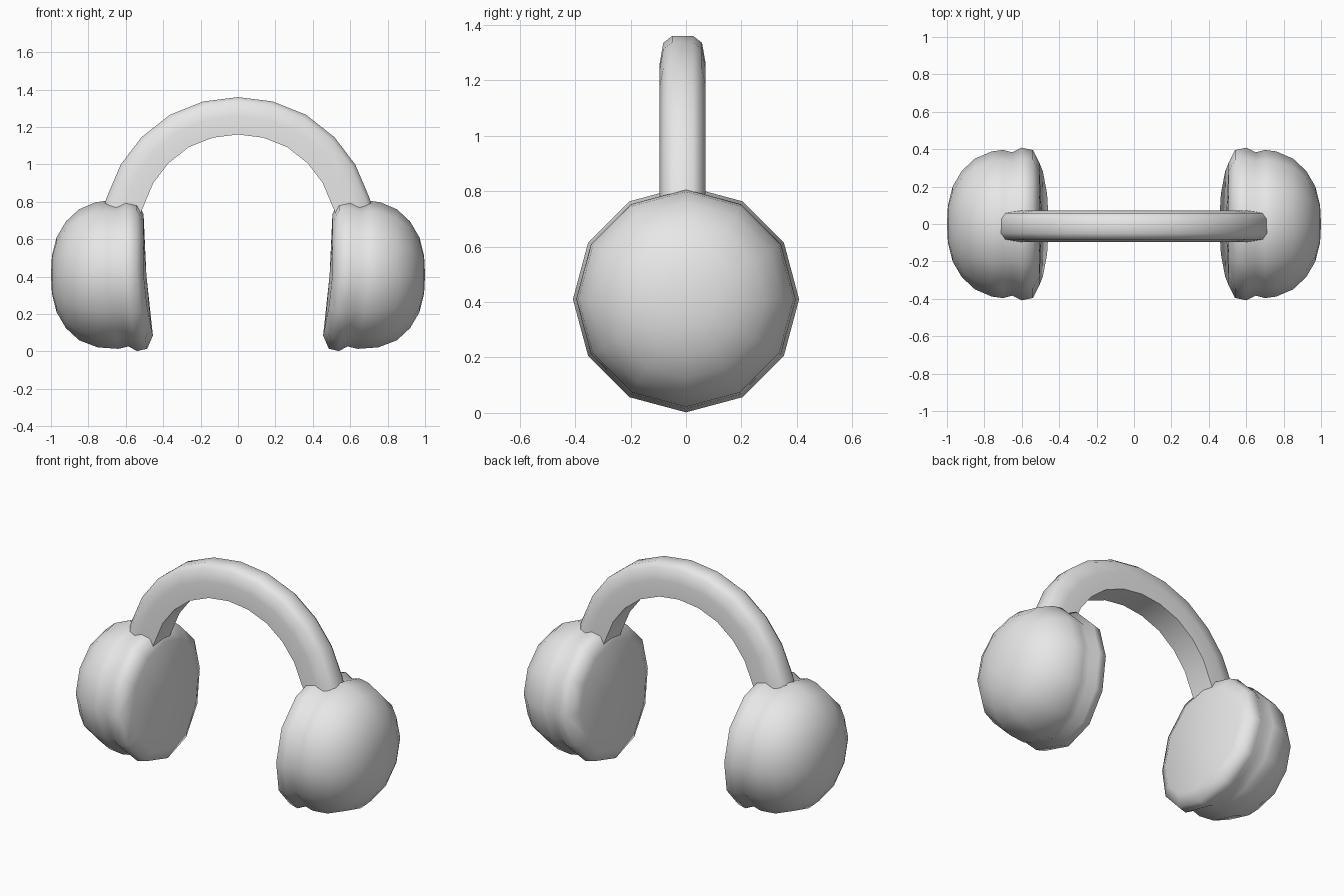
import bpy
import bmesh
import math

cube = bpy.data.objects.get("Cube")
if cube:
    bpy.data.objects.remove(cube, do_unlink=True)

grey = bpy.data.materials.new("soft_grey")
grey.use_nodes = True
grey.diffuse_color = (0.8, 0.8, 0.8, 1)
grey.node_tree.nodes["Principled BSDF"].inputs["Base Color"].default_value = (0.8, 0.8, 0.8, 1)


def finish(name, bm):
    """Turn a bmesh into a smooth shaded object."""
    bmesh.ops.recalc_face_normals(bm, faces=bm.faces)
    mesh = bpy.data.meshes.new(name)
    bm.to_mesh(mesh)
    bm.free()
    mesh.materials.append(grey)
    obj = bpy.data.objects.new(name, mesh)
    bpy.context.collection.objects.link(obj)
    bpy.ops.object.select_all(action='DESELECT')
    obj.select_set(True)
    bpy.context.view_layer.objects.active = obj
    bpy.ops.object.shade_smooth_by_angle(angle=math.radians(60))
    return obj


def skin(bm, rings):
    """Join neighbouring closed rings with quads."""
    n = len(rings[0])
    for a, b in zip(rings, rings[1:]):
        for i in range(n):
            j = (i + 1) % n
            bm.faces.new((a[i], a[j], b[j], b[i]))


# Ear cups: (distance out, radius, inward lean of the lower edge)
CENTRE = 0.41
SIDES = 12
PROFILE = [(0.995, 0.10, 0), (0.97, 0.20, 0), (0.92, 0.285, 0), (0.85, 0.35, 0),
           (0.76, 0.388, 0.01), (0.70, 0.396, 0.06), (0.65, 0.383, 0.065),
           (0.60, 0.408, 0.06), (0.54, 0.395, 0.055), (0.505, 0.325, 0.05)]


def ear_cup(name, side):
    bm = bmesh.new()
    rings = []
    for x, r, lean in PROFILE:
        ring = []
        for i in range(SIDES):
            a = math.tau * i / SIDES
            shift = lean * max(0, -math.cos(a)) ** 1.5
            ring.append(bm.verts.new((side * (x - shift), r * math.sin(a),
                                      CENTRE + r * math.cos(a))))
        rings.append(ring)
    skin(bm, rings)
    # Outer pole and padded inner face
    for x, ring in ((1.0, rings[0]), (0.49, rings[-1])):
        pole = bm.verts.new((side * x, 0, CENTRE))
        for i in range(SIDES):
            bm.faces.new((ring[i], ring[(i + 1) % SIDES], pole))
    finish(name, bm)


ear_cup("left_ear_cup", 1)
ear_cup("right_ear_cup", -1)

# Headband: section swept along a symmetric arch, flat inside and rounded outside
HALF = [(0, 1.26), (0.16, 1.24), (0.315, 1.178), (0.445, 1.075), (0.54, 0.95),
        (0.61, 0.785), (0.635, 0.69)]
path = [(-x, z) for x, z in HALF[:0:-1]] + HALF
half_section = [(0.083, -0.1), (0.083, 0), (0.07, 0.075), (0.038, 0.1)]
section = half_section + [(-y, r) for y, r in reversed(half_section)]

bm = bmesh.new()
rings = []
for i, (x, z) in enumerate(path):
    x0, z0 = path[max(i - 1, 0)]
    x1, z1 = path[min(i + 1, len(path) - 1)]
    length = math.hypot(x1 - x0, z1 - z0)
    nx, nz = (z0 - z1) / length, (x1 - x0) / length
    rings.append([bm.verts.new((x + nx * r, y - 0.012, z + nz * r)) for y, r in section])
skin(bm, rings)
bm.faces.new(rings[0])
bm.faces.new(rings[-1])
finish("headband", bm)
